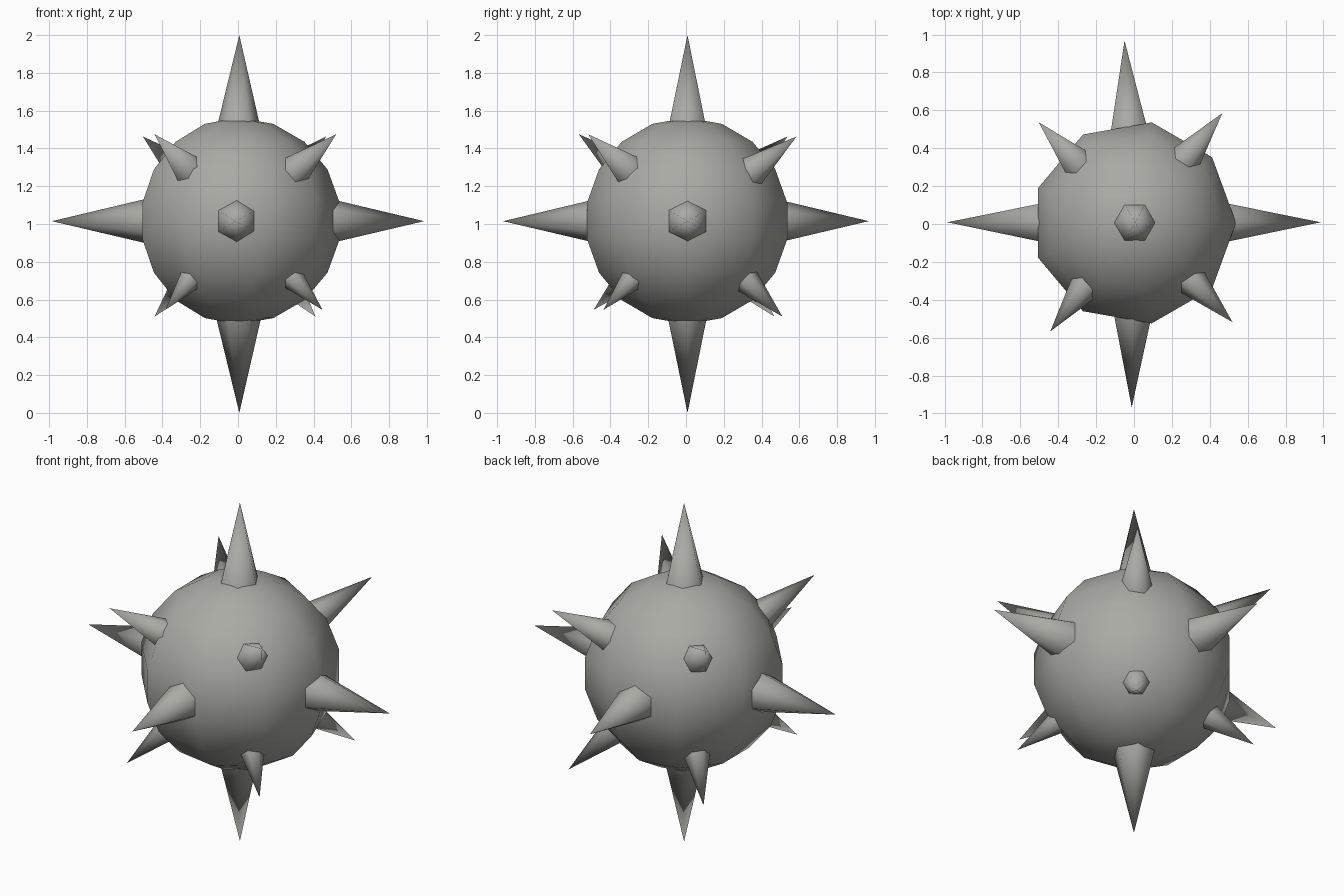
import bpy, bmesh, math
from mathutils import Vector, Matrix

if "Cube" in bpy.data.objects:
    bpy.data.objects.remove(bpy.data.objects["Cube"])

CENTRE = Vector((0.0, 0.006, 1.016))
RADIUS = 0.547

grey = bpy.data.materials.new("stone grey")
grey.diffuse_color = (0.40, 0.40, 0.375, 1.0)
grey.use_nodes = True
grey.node_tree.nodes["Principled BSDF"].inputs["Base Color"].default_value = grey.diffuse_color


def finish(name, bm):
    bmesh.ops.recalc_face_normals(bm, faces=bm.faces)
    mesh = bpy.data.meshes.new(name)
    bm.to_mesh(mesh)
    bm.free()
    mesh.materials.append(grey)
    for p in mesh.polygons:
        p.use_smooth = True
    obj = bpy.data.objects.new(name, mesh)
    bpy.context.collection.objects.link(obj)
    return obj


# Ball: half-circle profile spun in nine steps, one meridian on +x
bm = bmesh.new()
arc = []
for i in range(10):
    a = math.radians(20 * i)
    arc.append(bm.verts.new(CENTRE + Vector((math.sin(a), 0, math.cos(a))) * RADIUS))
edges = [bm.edges.new((arc[i], arc[i + 1])) for i in range(9)]
bmesh.ops.spin(bm, geom=arc + edges, cent=CENTRE, axis=(0, 0, 1),
               angle=math.tau, steps=9)
bmesh.ops.remove_doubles(bm, verts=bm.verts, dist=0.001)
finish("ball", bm)


# Six-sided spike with a shared apex, its base buried in the ball
def spike(name, tip, corner):
    tip = Vector(tip)
    axis = (tip - CENTRE).normalized()
    base = CENTRE + axis * 0.46
    length = (tip - base).length
    u = Vector(corner)
    u = (u - axis * u.dot(axis)).normalized()
    r = length * 0.236
    bm = bmesh.new()
    apex = bm.verts.new(tip)
    ring = [bm.verts.new(base + (Matrix.Rotation(k * math.tau / 6, 3, axis) @ u) * r)
            for k in range(6)]
    for k in range(6):
        bm.faces.new((ring[k], ring[(k + 1) % 6], apex))
    finish(name, bm)


# Long spikes along the axes
X, Z = (1, 0, 0), (0, 0, 1)
spike("top_spike", (0.007, 0.008, 2.0), X)
spike("bottom_spike", (0.007, 0.008, 0.0), X)
spike("right_spike", (0.985, 0.009, 1.015), Z)
spike("left_spike", (-0.985, 0.009, 1.015), Z)
spike("back_spike", (-0.05, 0.968, 1.015), Z)
spike("front_spike", (-0.012, -0.968, 1.015), Z)

# Shorter diagonal spikes, a corner of each base lying level
diagonals = {
    "upper_back_right_spike": (0.466, 0.585, 1.463),
    "upper_back_left_spike": (-0.503, 0.537, 1.463),
    "upper_front_left_spike": (-0.442, -0.567, 1.475),
    "upper_front_right_spike": (0.52, -0.518, 1.475),
    "lower_front_left_spike": (-0.384, -0.489, 0.546),
    "lower_front_right_spike": (0.447, -0.437, 0.546),
    "lower_back_left_spike": (-0.442, 0.468, 0.51),
    "lower_back_right_spike": (0.41, 0.51, 0.51),
}
for name, tip in diagonals.items():
    spike(name, tip, (-tip[1], tip[0], 0))
